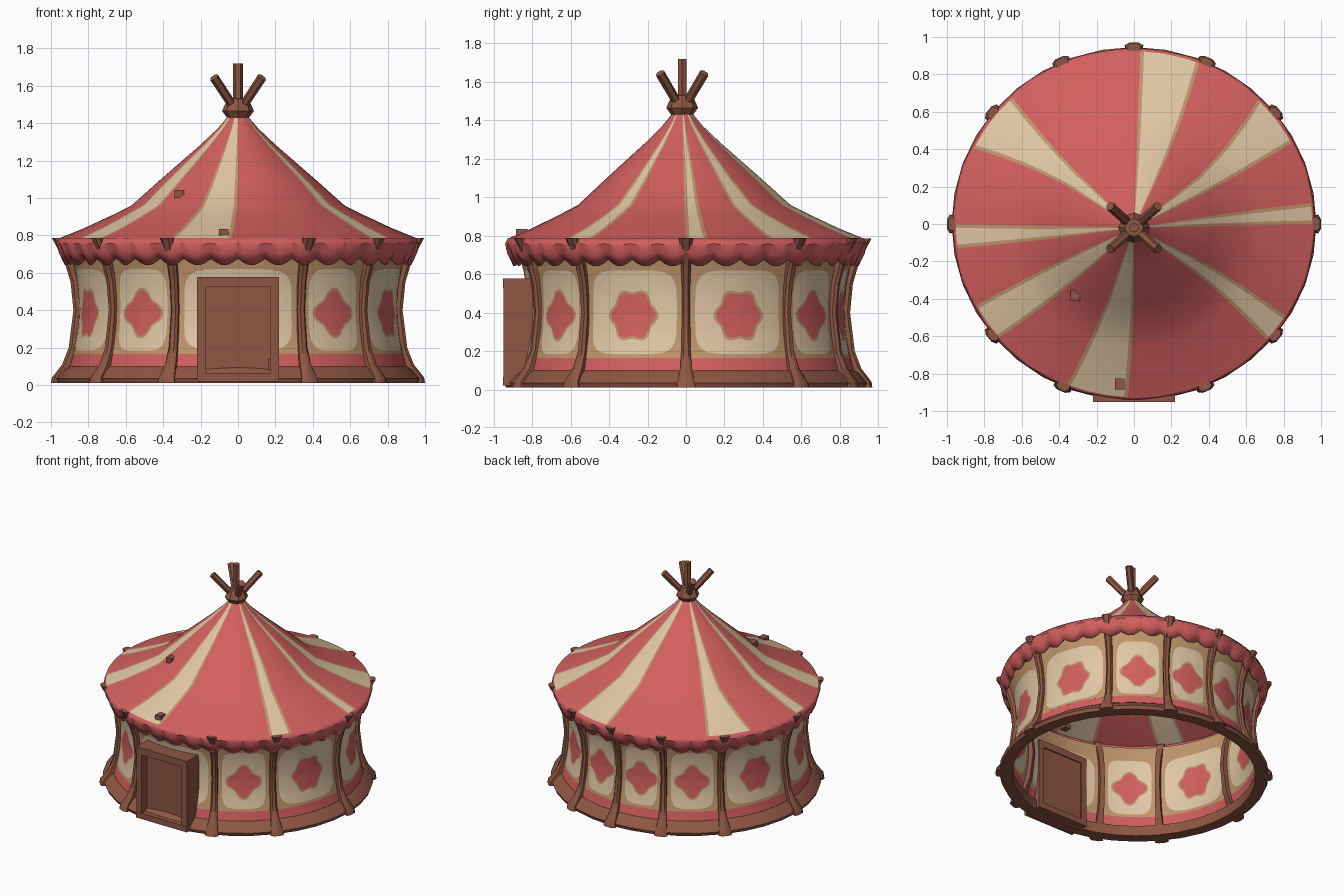
import bpy, bmesh, math
from mathutils import Vector

if "Cube" in bpy.data.objects:
    bpy.data.objects.remove(bpy.data.objects["Cube"])

def material(name, rgb):
    m = bpy.data.materials.new(name)
    m.diffuse_color = [((c / 255 + 0.055) / 1.055) ** 2.4 for c in rgb] + [1]
    m.use_nodes = True
    m.node_tree.nodes["Principled BSDF"].inputs["Base Color"].default_value = m.diffuse_color
    return m

RED, CREAM, TAN, BROWN = range(4)
MATS = [material("red_cloth", (211, 95, 95)), material("cream_cloth", (226, 200, 166)),
        material("tan_trim", (192, 150, 108)), material("brown_wood", (142, 86, 67))]

def build(name, verts, faces, cols, angle=35):
    me = bpy.data.meshes.new(name)
    me.from_pydata(verts, [], faces)
    for m in MATS:
        me.materials.append(m)
    for p, c in zip(me.polygons, cols):
        p.material_index = c
    bm = bmesh.new()
    bm.from_mesh(me)
    bmesh.ops.remove_doubles(bm, verts=bm.verts, dist=0.0002)
    bmesh.ops.recalc_face_normals(bm, faces=bm.faces)
    bm.to_mesh(me)
    bm.free()
    ob = bpy.data.objects.new(name, me)
    bpy.context.collection.objects.link(ob)
    bpy.ops.object.select_all(action='DESELECT')
    ob.select_set(True)
    bpy.context.view_layer.objects.active = ob
    bpy.ops.object.shade_smooth_by_angle(angle=math.radians(angle))
    return ob

def polar(deg, r, z):
    a = math.radians(deg)
    return (r * math.cos(a), 0.97 * r * math.sin(a), z)

def lerp_table(table, x):
    if x <= table[0][0]:
        return table[0][1]
    for (x0, y0), (x1, y1) in zip(table, table[1:]):
        if x <= x1:
            return y0 + (y1 - y0) * (x - x0) / (x1 - x0)
    return table[-1][1]

def grid(rows, color, close=False):
    """Quads between rows of points; color(row, column) gives the material."""
    n = len(rows[0])
    faces, cols = [], []
    for i in range(len(rows) - 1):
        for j in range(n if close else n - 1):
            k = (j + 1) % n
            faces.append((i * n + j, i * n + k, (i + 1) * n + k, (i + 1) * n + j))
            cols.append(color(i, j))
    return [p for r in rows for p in r], faces, cols

def lathe(name, profile, n, col, closed=False):
    prof = profile + profile[:1] if closed else profile
    rows = [[polar(360 * j / n, r, z) for j in range(n)] for r, z in prof]
    return build(name, *grid(rows, lambda i, j: col, True))

POSTS = [0, 39, 66.5, 90, 113.5, 141, 180, 219, 247, 293, 321, 360]
WALL = [(0.05, .915), (0.1, .9), (0.2, .875), (0.3, .857), (0.4, .85), (0.5, .853),
        (0.6, .866), (0.75, .91)]

def wall_point(deg, z):
    return polar(deg, lerp_table(WALL, z), z)

# Wall panels: concentric loops from flower to rounded cream field to tan edge
Z0, Z1, ZF, N = 0.165, 0.75, 0.385, 48
for num, (a0, a1) in enumerate(zip(POSTS, POSTS[1:])):
    mid, half = (a0 + a1) / 2, (a1 - a0) / 2
    front, wide = a0 == 247, half > 16
    phys = math.radians(half) * 0.86
    loops = [[] for _ in range(7)]
    for k in range(N):
        a = 2 * math.pi * k / N
        c, s = math.cos(a), math.sin(a)
        m = max(abs(c), abs(s))
        q = (abs(c) ** 5 + abs(s) ** 5) ** -0.2
        petals = 1 + (0.09 * math.cos(6 * a) if wide else 0.16 * math.cos(4 * a))
        R = (0.118 if wide else 0.105) * petals
        edge = (mid + half * c / m, (Z0 + Z1) / 2 + (Z1 - Z0) / 2 * s / m)
        field = (mid + half * (1 - 0.05 / phys) * q * c, 0.402 + 0.218 * q * s)
        flower = lambda f: (mid + half * f * R * c / phys, ZF + f * R * s)
        fl = flower(1.12)
        mixp = lambda t: tuple(fl[i] + (field[i] - fl[i]) * t for i in (0, 1))
        for L, p in zip(loops, (flower(0.02), flower(0.6), flower(1), fl, mixp(0.5), field, edge)):
            L.append(wall_point(*p))
    ring_cols = [CREAM] * 5 + [TAN] if front else [RED, RED, TAN, CREAM, CREAM, TAN]
    v, f, c = grid(loops, lambda i, j: ring_cols[i], True)
    f.append(tuple(range(N)))
    c.append(ring_cols[0])
    build(f"wall_panel_{num}", v, f, c)
    # red band under the panel
    rows = [[wall_point(a0 + (a1 - a0) * j / 8, z) for j in range(9)] for z in (0.05, 0.1, Z0)]
    build(f"wall_red_band_{num}", *grid(rows, lambda i, j: RED))

# Base ring
lathe("base_ring", [(.88, 0.01), (.965, 0.01), (.975, .035), (.935, .08), (.905, .1), (.88, .09)],
      36, BROWN, True)

# Curved posts: (outer radius, height, half width)
PATH = [(1.0, .01, .05), (.995, .04, .045), (.94, .11, .03), (.905, .2, .024), (.88, .4, .021),
        (.895, .55, .022), (.925, .65, .026), (.97, .74, .03), (.995, .785, .036)]
for num, deg in enumerate(POSTS[:-1]):
    a = math.radians(deg)
    side = Vector((-math.sin(a), math.cos(a), 0))
    rows = []
    for r, z, w in PATH:
        rows.append([tuple(Vector(polar(deg, r + dr, z)) + side * w * k)
                     for dr, k in ((-.065, -.8), (-.015, -1), (0, -.5), (0, .5), (-.015, 1), (-.065, .8))])
    v, f, c = grid(rows, lambda i, j: BROWN, True)
    f += [tuple(range(6)), tuple(range(len(v) - 6, len(v)))]
    build(f"post_{num}", v, f, c + [BROWN, BROWN])

# Roof with irregular cream stripes: rim start, rim end, inner start, inner end (degrees)
STRIPES = [(0, 7, 0, 8), (28, 46, 26, 38), (68.5, 88, 65, 88), (133, 154, 136, 148),
           (180, 188, 180, 189), (208, 221, 206, 224), (248, 268, 251, 270), (318, 328, 322, 332)]
ROOF = [(.955, .785), (.82, .84), (.67, .91), (.57, .96), (.43, 1.085), (.275, 1.22),
        (.2, 1.285), (.11, 1.37), (.05, 1.44)]
marks = []
for s0, s1, i0, i1 in STRIPES:
    marks += [(s0, i0, TAN), (s0 + 1.2, i0 + 2, CREAM), (s1 - 1.2, i1 - 2, TAN), (s1, i1, RED)]
columns = []
for k, (o, i, col) in enumerate(marks):
    o2, i2, _ = marks[(k + 1) % len(marks)]
    o2, i2 = (o2 + 360, i2 + 360) if k + 1 == len(marks) else (o2, i2)
    n = max(1, math.ceil((o2 - o) / 8))
    columns += [(o + (o2 - o) * t / n, i + (i2 - i) * t / n, col) for t in range(n)]
rows = []
for r, z in ROOF:
    t = min(1, (0.955 - r) / 0.55)
    rows.append([(x, y - 0.02 * (1 - r), z) for x, y, z in
                 (polar(o + (i - o) * t, r, z) for o, i, _ in columns)])
build("striped_roof", *grid(rows, lambda i, j: columns[j][2], True))

# Scalloped valance
NV = 200
rows = []
for t, r in ((0, .955), (.25, .968), (.6, .955), (1, .925)):
    row = []
    for j in range(NV):
        bottom = 0.675 - 0.035 * abs(math.sin(math.pi * j / 5))
        wave = 0.008 * t * math.cos(2 * math.pi * j / 10)
        row.append(polar(360 * j / NV, r + wave, .787 + (bottom - .787) * t))
    rows.append(row)
valance = build("valance", *grid(rows, lambda i, j: RED, True))
mod = valance.modifiers.new("thickness", 'SOLIDIFY')
mod.thickness = 0.015

# Door frame and recessed door
def box(name, x0, x1, y0, y1, z0, z1, col=BROWN):
    v = [(x, y, z) for x in (x0, x1) for y in (y0, y1) for z in (z0, z1)]
    f = [(0, 1, 3, 2), (4, 6, 7, 5), (0, 4, 5, 1), (2, 3, 7, 6), (0, 2, 6, 4), (1, 5, 7, 3)]
    return build(name, v, f, [col] * 6)

box("door_frame_left", -.22, -.175, -.95, -.79, .03, .575)
box("door_frame_right", .175, .22, -.95, -.79, .03, .575)
box("door_frame_top", -.22, .22, -.952, -.79, .525, .578)
box("door_sill", -.22, .22, -.952, -.79, .02, .065)
box("door", -.18, .18, -.885, -.80, .06, .53)
box("door_handle", .16, .175, -.9, -.88, .08, .14)

# Roof knot and crossed pole tips
knot = lathe("pole_knot", [(.045, 1.41), (.085, 1.465), (.07, 1.5), (.05, 1.53), (.001, 1.535)], 8, BROWN)
knot.location.y = -0.02

def pole(name, p, q, r):
    p, q = Vector(p), Vector(q)
    rot = (q - p).to_track_quat('Z', 'Y')
    rows = [[tuple(c + rot @ Vector((s * math.cos(k * math.pi / 3), s * math.sin(k * math.pi / 3), 0)))
             for k in range(6)] for c, s in ((p, r), (q, r * 1.05))]
    v, f, c = grid(rows, lambda i, j: BROWN, True)
    build(name, v, f + [tuple(range(6)), tuple(range(6, 12))], c + [BROWN] * 2)

pole("pole_tip_centre", (0, -.02, 1.42), (0, -.02, 1.72), .025)
for sx in (-1, 1):
    for sy in (-1, 1):
        pole(f"pole_tip_{sx}_{sy}", (0, -.02, 1.45), (sx * .128, -.02 + sy * .115, 1.645), .024)

# Small brown roof pegs
for num, (deg, r) in enumerate(((231, .5), (265, .88))):
    z = lerp_table(ROOF[::-1], r)
    x, y, _ = polar(deg, r, z)
    box(f"roof_peg_{num}", x - .025, x + .025, y - .035, y + .025, z - .02, z + .02)
